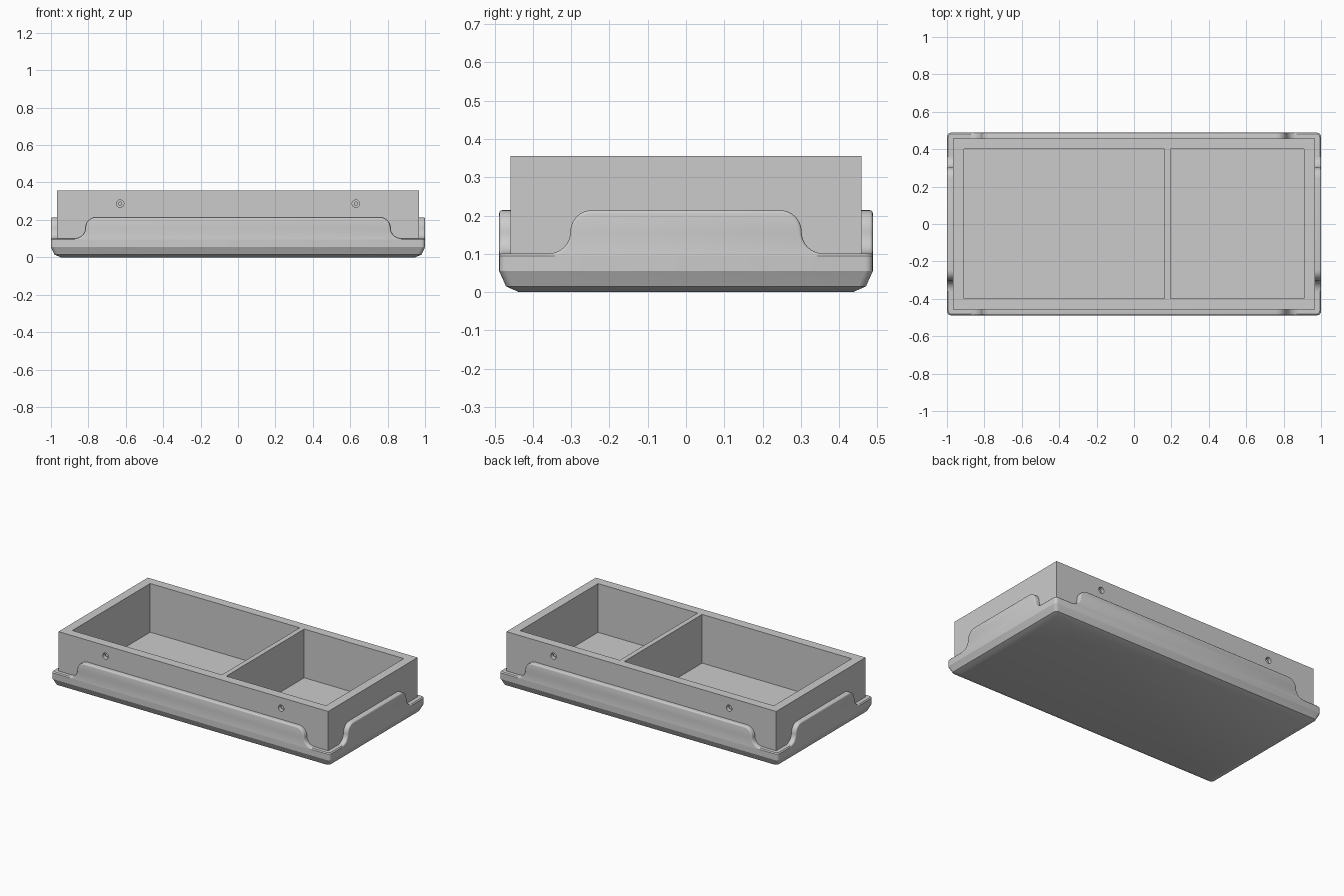
import bpy, bmesh, math
from mathutils import Matrix, Vector

if "Cube" in bpy.data.objects:
    bpy.data.objects.remove(bpy.data.objects["Cube"])

grey = bpy.data.materials.new("plain grey")
grey.diffuse_color = (0.6, 0.6, 0.6, 1)
grey.use_nodes = True
grey.node_tree.nodes["Principled BSDF"].inputs["Base Color"].default_value = grey.diffuse_color


def make(name, bm):
    bmesh.ops.recalc_face_normals(bm, faces=bm.faces[:])
    me = bpy.data.meshes.new(name)
    bm.to_mesh(me)
    bm.free()
    me.materials.append(grey)
    ob = bpy.data.objects.new(name, me)
    bpy.context.collection.objects.link(ob)
    return ob


def smooth(ob, angle=35):
    bpy.ops.object.select_all(action='DESELECT')
    ob.select_set(True)
    bpy.context.view_layer.objects.active = ob
    bpy.ops.object.shade_smooth_by_angle(angle=math.radians(angle))


def box(name, x0, x1, y0, y1, z0, z1):
    bm = bmesh.new()
    bmesh.ops.create_cube(bm, size=1)
    for v in bm.verts:
        v.co = Vector(((x0 + x1) / 2 + v.co.x * (x1 - x0),
                       (y0 + y1) / 2 + v.co.y * (y1 - y0),
                       (z0 + z1) / 2 + v.co.z * (z1 - z0)))
    return make(name, bm)


def cylinder(name, r, depth, x, y, z):
    bm = bmesh.new()
    bmesh.ops.create_cone(bm, cap_ends=True, segments=24, radius1=r, radius2=r,
                          depth=depth, matrix=Matrix.Translation((x, y, z)) @
                          Matrix.Rotation(math.pi / 2, 4, 'X'))
    return make(name, bm)


def cut(ob, cutter):
    mod = ob.modifiers.new("cut", 'BOOLEAN')
    mod.operation = 'DIFFERENCE'
    mod.solver = 'EXACT'
    mod.object = cutter
    bpy.context.view_layer.objects.active = ob
    bpy.ops.object.modifier_apply(modifier=mod.name)
    bpy.data.objects.remove(cutter)


# Box body with two open compartments
body = box("tray_body", -0.968, 0.968, -0.458, 0.458, 0.02, 0.356)
cut(body, box("large_pocket", -0.91, 0.163, -0.398, 0.4, 0.04, 0.5))
cut(body, box("small_pocket", 0.195, 0.91, -0.398, 0.4, 0.04, 0.5))

# Screw holes on both long sides, each with a small pin inside
for sx in (-1, 1):
    for sy in (-1, 1):
        cut(body, cylinder("hole_cutter", 0.02, 0.05, sx * 0.63, sy * 0.458, 0.287))
        smooth(cylinder("screw_pin", 0.011, 0.014, sx * 0.63, sy * 0.436, 0.287))
smooth(body)

# Lower shell: stacked rounded rectangles forming the chamfered underside,
# open in the middle so the body sits inside it
bm = bmesh.new()
rings = []
for inset, z in ((0.052, 0), (0.018, 0.015), (0, 0.055),
                 (0, 0.095), (0.006, 0.101), (0.036, 0.101)):
    hx, hy, r = 1 - inset, 0.488 - inset, 0.02
    ring = []
    for cx, cy, a0 in ((1, 1, 0), (-1, 1, 90), (-1, -1, 180), (1, -1, 270)):
        for k in range(5):
            a = math.radians(a0 + k * 22.5)
            ring.append(bm.verts.new((cx * (hx - r) + r * math.cos(a),
                                      cy * (hy - r) + r * math.sin(a), z)))
    rings.append(ring)
for lo, hi in zip(rings, rings[1:]):
    for i in range(len(lo)):
        j = (i + 1) % len(lo)
        bm.faces.new((lo[i], lo[j], hi[j], hi[i]))
bm.faces.new(rings[0])
smooth(make("base_shell", bm), 23.5)


# Raised flaps with S-curved shoulders and a softened outer edge
def flap(name, half, outer, inner, turn):
    r, z0, z1 = 0.0565, 0.101, 0.214
    pts = [(half + r, z0 - 0.01)]
    for k in range(9):      # concave foot
        a = math.radians(270 - k * 90 / 8)
        pts.append((half + r + r * math.cos(a), z0 + r + r * math.sin(a)))
    for k in range(1, 9):   # convex shoulder
        a = math.radians(k * 90 / 8)
        pts.append((half - r + r * math.cos(a), z1 - r + r * math.sin(a)))
    pts += [(-u, z) for u, z in reversed(pts)]
    bm = bmesh.new()
    face = bm.faces.new([bm.verts.new((u, -outer, z)) for u, z in pts])
    ext = bmesh.ops.extrude_face_region(bm, geom=[face], use_keep_orig=True)
    for g in ext["geom"]:
        if isinstance(g, bmesh.types.BMVert):
            g.co.y = -inner
    bmesh.ops.recalc_face_normals(bm, faces=bm.faces[:])
    rim = [e for e in bm.edges if all(abs(v.co.y + outer) < 1e-5 for v in e.verts)
           and max(v.co.z for v in e.verts) > z0 + 1e-4]
    bmesh.ops.bevel(bm, geom=rim, offset=0.008, segments=3, profile=0.5,
                    affect='EDGES', clamp_overlap=True)
    bmesh.ops.rotate(bm, verts=bm.verts[:], matrix=Matrix.Rotation(turn, 3, 'Z'))
    smooth(make(name, bm))


flap("front_flap", 0.815, 0.488, 0.45, 0)
flap("back_flap", 0.815, 0.488, 0.45, math.pi)
flap("right_flap", 0.302, 1.0, 0.96, math.pi / 2)
flap("left_flap", 0.302, 1.0, 0.96, -math.pi / 2)
